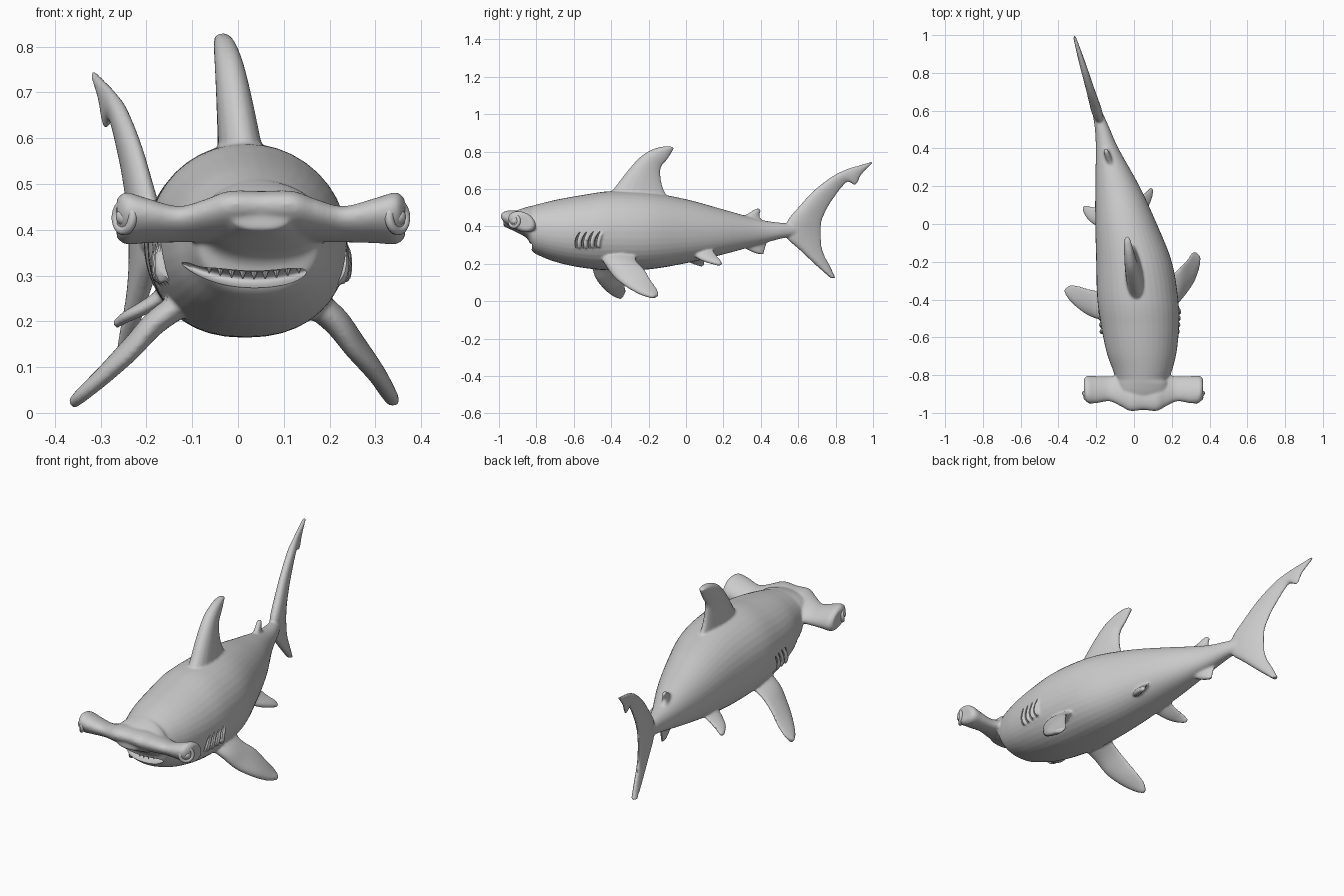
import bpy, bmesh
from math import sin, cos, pi, copysign
from mathutils import Vector, Matrix

if "Cube" in bpy.data.objects:
    bpy.data.objects.remove(bpy.data.objects["Cube"])


def smooth_rows(rows, n):
    """Catmull-Rom interpolation between rows of numbers."""
    out = []
    last = len(rows) - 1
    for i in range(last):
        p0, p1 = rows[max(i - 1, 0)], rows[i]
        p2, p3 = rows[i + 1], rows[min(i + 2, last)]
        for k in range(n):
            t = k / n
            out.append([b + .5 * t * (c - a + t * (2*a - 5*b + 4*c - d + t * (3*(b - c) + d - a)))
                        for a, b, c, d in zip(p0, p1, p2, p3)])
    return out + [list(rows[-1])]


def finish(name, bm):
    bmesh.ops.recalc_face_normals(bm, faces=bm.faces)
    me = bpy.data.meshes.new(name)
    bm.to_mesh(me)
    bm.free()
    ob = bpy.data.objects.new(name, me)
    bpy.context.collection.objects.link(ob)
    return ob


def loft(name, rings):
    bm = bmesh.new()
    rows = [[bm.verts.new(p) for p in r] for r in rings]
    n = len(rows[0])
    for a, b in zip(rows, rows[1:]):
        for i in range(n):
            bm.faces.new((a[i], a[(i + 1) % n], b[(i + 1) % n], b[i]))
    bm.faces.new(rows[0])
    bm.faces.new(rows[-1])
    return finish(name, bm)


def fin(name, sections, thick, root_mid=0.0):
    """Sections: leading xyz + trailing xyz; thick: (root, tip); thickest at root_mid of the span."""
    rows = smooth_rows(sections, 8)
    lead = [Vector(r[:3]) for r in rows]
    trail = [Vector(r[3:]) for r in rows]
    chord = sum((b - a for a, b in zip(lead, trail)), Vector())
    span = lead[-1] + trail[-1] - lead[0] - trail[0]
    nrm = chord.cross(span).normalized()
    rings = []
    for i, (a, b) in enumerate(zip(lead, trail)):
        f = abs(i / (len(rows) - 1) - root_mid) / max(root_mid, 1 - root_mid)
        t = thick[0] + (thick[1] - thick[0]) * f
        ring = []
        for k in range(20):
            ang = 2 * pi * k / 20
            s = .5 - .5 * cos(ang)
            ring.append(a.lerp(b, s) + nrm * (t / 2 * sin(ang) * (1.2 - .6 * s)))
        rings.append(ring)
    return loft(name, rings)


def upright_fin(name, sections, xf, thick, root_mid=0.0):
    full = [(xf(a, b), a, b, xf(c, d), c, d) for a, b, c, d in sections]
    return fin(name, full, thick, root_mid)


def blob(name, func):
    """Unit sphere with every vertex moved by func."""
    bm = bmesh.new()
    bmesh.ops.create_uvsphere(bm, u_segments=32, v_segments=20, radius=1)
    for v in bm.verts:
        v.co = Vector(func(*v.co))
    return finish(name, bm)


def join(name, obs):
    bpy.ops.object.select_all(action='DESELECT')
    for o in obs:
        o.select_set(True)
    bpy.context.view_layer.objects.active = obs[0]
    bpy.ops.object.join()
    obs[0].name = name
    return obs[0]


# Trunk: y, centre x, half width, top z, bottom z
trunk = [(-.975, .05, .06, .45, .40), (-.9, .05, .125, .487, .365), (-.845, .05, .135, .505, .33),
         (-.822, .045, .14, .51, .268), (-.77, .045, .158, .524, .237), (-.68, .04, .185, .545, .205),
         (-.55, .033, .205, .568, .178), (-.4, .02, .214, .588, .165), (-.2, 0, .2, .58, .17),
         (0, -.042, .163, .545, .203), (.2, -.088, .117, .49, .25), (.4, -.142, .06, .435, .305),
         (.52, -.172, .037, .418, .337), (.64, -.21, .02, .41, .355)]
rings = []
for y, cx, w, zt, zb in smooth_rows(trunk, 6):
    ring = []
    for k in range(40):
        a = 2 * pi * k / 40
        c, s = cos(a), sin(a)
        p = .88 if s < 0 else 1
        ring.append((cx + w * copysign(abs(c) ** p, c),
                     y, (zt + zb) / 2 + (zt - zb) / 2 * copysign(abs(s) ** p, s)))
    rings.append(ring)
skin = [loft("trunk", rings)]

# Hammer: distance from centre, y, z, half depth, half height
half = [(0, -.88, .428, .105, .05), (.07, -.885, .428, .105, .05), (.12, -.88, .42, .085, .042),
        (.18, -.873, .412, .066, .036), (.25, -.877, .42, .072, .046), (.295, -.875, .425, .072, .054),
        (.315, -.868, .425, .05, .04)]
wing = [(.05 - r[0],) + r[1:] for r in half[:0:-1]] + [(.05 + r[0],) + r[1:] for r in half]
skin.append(loft("hammer", [[(x, y + ry * cos(2*pi*k/24), z + rz * sin(2*pi*k/24) - .25 * ry * cos(2*pi*k/24))
                             for k in range(24)] for x, y, z, ry, rz in smooth_rows(wing, 6)]))

# Upright fins: leading y, z, trailing y, z
skin.append(upright_fin("dorsal_fin", [
    (-.45, .53, -.06, .50), (-.38, .61, -.115, .59), (-.31, .70, -.135, .66), (-.24, .775, -.133, .715),
    (-.17, .815, -.098, .76), (-.11, .828, -.073, .80), (-.075, .826, -.064, .817)],
    lambda y, z: .005 - .1 * (y + .3) - .08 * (z - .58), (.11, .025)))
skin.append(upright_fin("tail_fin", [
    (.775, .122, .80, .122), (.70, .188, .775, .18), (.61, .272, .735, .26), (.535, .345, .722, .34),
    (.54, .425, .725, .42), (.61, .512, .75, .485), (.69, .597, .79, .55), (.79, .672, .86, .635),
    (.865, .708, .908, .620), (.93, .728, .938, .675), (.99, .745, .998, .738)],
    lambda y, z: -.18 - .3 * (y - .54), (.06, .018), .4))
skin.append(upright_fin("second_dorsal_fin", [
    (.26, .44, .44, .39), (.32, .463, .425, .418), (.365, .49, .393, .45), (.385, .498, .402, .485)],
    lambda y, z: -.142 - .35 * (y - .37), (.045, .02)))
skin.append(upright_fin("anal_fin", [
    (.26, .34, .45, .35), (.31, .288, .432, .305), (.36, .26, .42, .27), (.40, .25, .416, .252)],
    lambda y, z: -.14 - .3 * (y - .37), (.045, .02)))

# Paired fins, posed differently on each side
skin.append(fin("right_pectoral_fin", [
    (.12, -.48, .27, .12, -.26, .28), (.21, -.435, .20, .20, -.265, .22), (.26, -.385, .13, .25, -.222, .17),
    (.31, -.315, .075, .285, -.185, .11), (.34, -.24, .035, .307, -.152, .06),
    (.35, -.18, .018, .325, -.145, .03)], (.075, .025)))
skin.append(fin("left_pectoral_fin", [
    (-.07, -.52, .27, -.07, -.33, .27), (-.175, -.507, .20, -.17, -.35, .21), (-.235, -.487, .13, -.235, -.345, .155),
    (-.295, -.447, .075, -.29, -.328, .095), (-.345, -.397, .033, -.335, -.323, .05),
    (-.367, -.355, .016, -.355, -.335, .025)], (.065, .025)))
skin.append(fin("right_pelvic_fin", [
    (0, 0, .28, 0, .13, .30), (.055, .06, .23, .05, .16, .25),
    (.085, .12, .205, .078, .185, .222), (.10, .175, .192, .09, .197, .2)], (.045, .02)))
skin.append(fin("left_pelvic_fin", [
    (-.12, -.05, .28, -.12, .09, .29), (-.20, -.01, .23, -.195, .09, .24),
    (-.245, .025, .207, -.24, .097, .215), (-.272, .075, .19, -.265, .1, .195)], (.04, .02)))

# Gill ridges and slits, mouth opening
cutters = [blob("mouth_cutter", lambda u, v, w: (
    .035 + .158 * u, -.845 + .06 * v + .115 * u * u, .291 + .019 * w + .036 * u * u))]
for side in (-1, 1):
    for y in (-.575, -.54, -.505, -.47):
        x = .03 + side * (.201 + .08 * (y + .52))

        def gill(u, v, w, dy=0, rx=.028, ry=.006, rz=.048):
            return (x + rx * u, y + dy + ry * v - .012 * (1 - w * w) + .01 * w, .325 + rz * w)
        cutters.append(blob("gill_cutter", gill))
        skin.append(blob("gill_ridge", lambda u, v, w: gill(u, v, w, .016, .017, .012, .045)))

# Fuse the skin into one smooth surface and cut the openings
shark = join("shark_body", skin)
cutter = join("opening_cutters", cutters)
cutter.hide_render = True
m = shark.modifiers.new("fuse", 'REMESH')
m.mode = 'VOXEL'
m.voxel_size = .006
m = shark.modifiers.new("soften", 'SMOOTH')
m.factor, m.iterations = .5, 6
m = shark.modifiers.new("openings", 'BOOLEAN')
m.operation, m.solver, m.object = 'DIFFERENCE', 'EXACT', cutter
bpy.ops.object.select_all(action='DESELECT')
shark.select_set(True)
bpy.context.view_layer.objects.active = shark
bpy.ops.object.convert(target='MESH')
bpy.data.objects.remove(cutter)
bpy.ops.object.shade_smooth_by_angle(angle=.7)

# Upper teeth along the mouth curve
bm = bmesh.new()
for i in range(9):
    u = (i - 4) / 4 * .62
    pos = Vector((.035 + .158 * u, -.818 + .115 * u * u, .304 + .036 * u * u))
    bmesh.ops.create_cone(bm, cap_ends=True, segments=8, radius1=.012, radius2=.001, depth=.026,
                          matrix=Matrix.Translation(pos) @ Matrix.Rotation(pi, 4, 'X'))
finish("upper_teeth", bm)

# Eyes: lid ring and ball on each wing end
for side, label in ((-1, "left"), (1, "right")):
    pos = Vector((.05 + side * .298, -.918, .428))
    rot = Vector((side * .8, -.6, .05)).to_track_quat('Z', 'Y').to_euler()
    bpy.ops.mesh.primitive_torus_add(location=pos, rotation=rot, major_radius=.03, minor_radius=.01,
                                     major_segments=32, minor_segments=12)
    bpy.context.object.name = label + "_eyelid"
    bpy.ops.object.shade_smooth()
    bpy.ops.mesh.primitive_uv_sphere_add(location=pos, radius=.019, segments=24, ring_count=16)
    bpy.context.object.name = label + "_eye"
    bpy.ops.object.shade_smooth()
